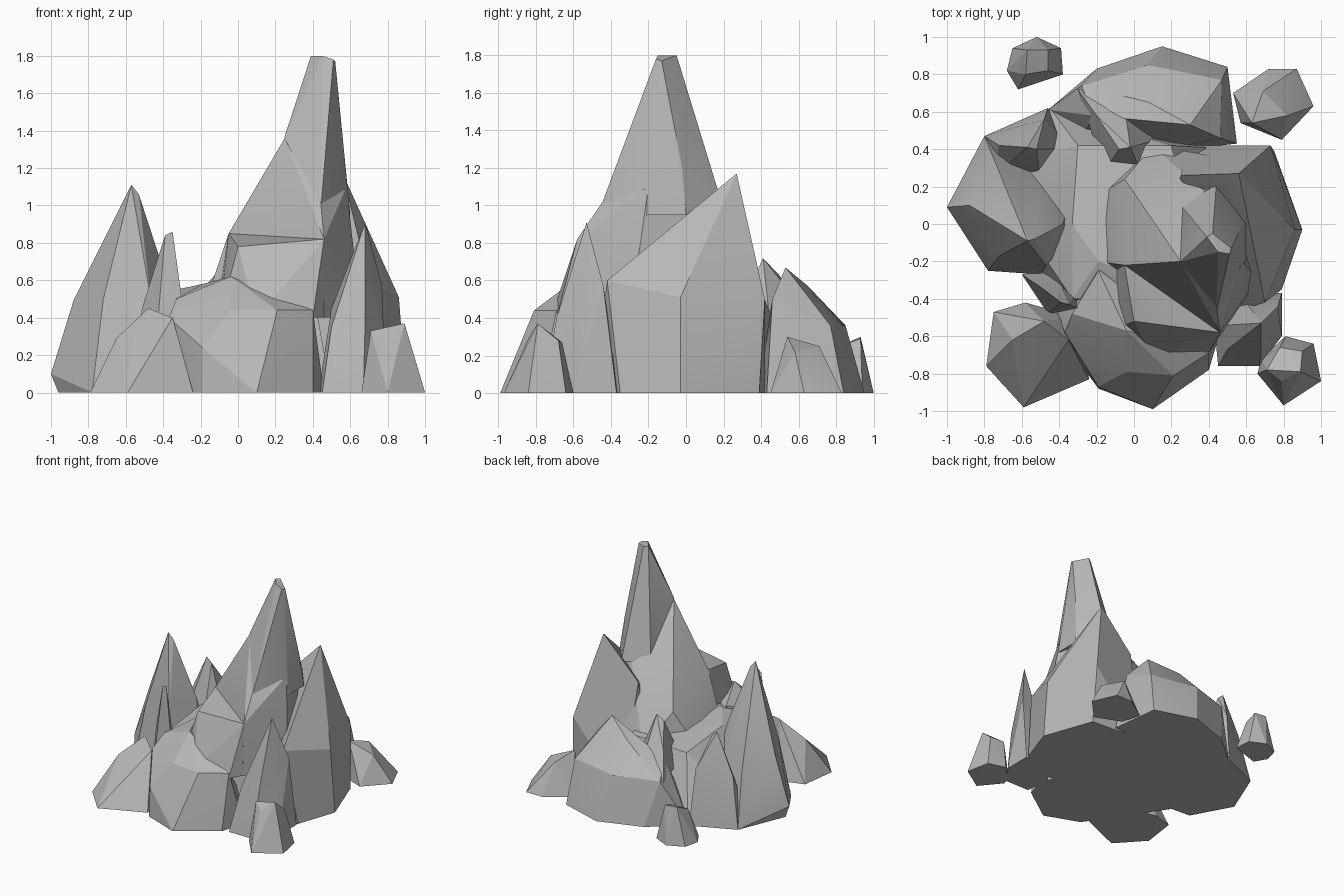
import bpy
import bmesh
import math

# Remove only the default cube
default_cube = bpy.data.objects.get("Cube")
if default_cube:
    bpy.data.objects.remove(default_cube, do_unlink=True)

# Single stone colour
stone = bpy.data.materials.new("stone_grey")
stone.use_nodes = True
grey = (0.48, 0.48, 0.48, 1)
stone.diffuse_color = grey
stone.node_tree.nodes["Principled BSDF"].inputs["Base Color"].default_value = grey


def make_rock(name, foot, upper, foot_height=0):
    """Faceted boulder: a flat foot outline wrapped together with upper corner points."""
    mesh_data = bmesh.new()
    for x, y in foot:
        mesh_data.verts.new((x, y, foot_height))
    for corner in upper:
        mesh_data.verts.new(corner)
    result = bmesh.ops.convex_hull(mesh_data, input=mesh_data.verts[:])
    spare = set(result["geom_interior"]) | set(result["geom_unused"])
    bmesh.ops.delete(
        mesh_data,
        geom=[item for item in spare if isinstance(item, bmesh.types.BMVert)],
        context="VERTS",
    )
    # Merge nearly flat triangles into larger stone facets
    bmesh.ops.dissolve_limit(
        mesh_data, angle_limit=math.radians(3),
        verts=mesh_data.verts[:], edges=mesh_data.edges[:],
    )
    bmesh.ops.recalc_face_normals(mesh_data, faces=mesh_data.faces[:])
    mesh = bpy.data.meshes.new(name)
    mesh_data.to_mesh(mesh)
    mesh_data.free()
    mesh.materials.append(stone)
    rock = bpy.data.objects.new(name, mesh)
    bpy.context.collection.objects.link(rock)
    # Soften only the shallow edges
    bpy.ops.object.select_all(action="DESELECT")
    rock.select_set(True)
    bpy.context.view_layer.objects.active = rock
    bpy.ops.object.shade_smooth_by_angle(angle=math.radians(18))
    return rock


# Central body: low saddle, broad shoulder, tall spire
make_rock(
    "low_saddle",
    foot=[(-.8, .3), (-.45, .62), (.5, .4), (.5, -.5), (-.4, -.45)],
    upper=[(-.3, .42, .48), (-.33, 0, .55), (-.19, -.2, .58), (.2, .42, .5),
           (-.33, -.4, .5), (.4, -.4, .55)],
)
make_rock(
    "peak_shoulder",
    foot=[(-.2, -.2), (0, -.27), (.46, -.6), (.66, -.3), (.5, .35), (.1, .42), (-.2, .15)],
    foot_height=.4,
    upper=[(.25, -.2, 1.36), (.07, -.2, 1.05), (-.05, -.22, .85), (.46, -.58, .82),
           (.44, -.43, 1.04), (.58, -.2, 1.1), (.43, .12, 1.05), (.08, .02, 1),
           (-.05, .24, .68)],
)
make_rock(
    "tall_spire",
    foot=[(.22, -.2), (.44, -.47), (.6, -.2), (.6, 0), (.44, .21), (.25, .1)],
    foot_height=.95,
    upper=[(.39, -.07, 1.8), (.42, -.05, 1.8), (.52, -.13, 1.77), (.51, -.16, 1.78),
           (.45, -.15, 1.8), (.25, -.2, 1.37), (.58, -.2, 1.13), (.57, -.02, 1.2)],
)

# Front mass with a ledge stepping up to the peak
make_rock(
    "front_mass",
    foot=[(-.42, -.45), (-.36, -.65), (-.19, -.88), (.1, -.99), (.4, -.78), (.46, -.58), (.2, -.2)],
    upper=[(-.19, -.87, .24), (-.04, -.79, .44), (.21, -.81, .44), (.4, -.69, .44),
           (-.37, -.58, .4), (-.33, -.48, .5), (-.19, -.25, .58), (-.04, -.57, .62)],
)
make_rock(
    "front_ledge",
    foot=[(-.1, -.56), (.1, -.72), (.4, -.69), (.47, -.58), (.5, -.3), (-.12, -.2)],
    foot_height=.4,
    upper=[(0, -.52, .78), (.46, -.58, .82), (.3, -.3, .83), (-.05, -.22, .85)],
)

# Pointed outcrops around the body
make_rock(
    "left_outcrop",
    foot=[(.75, .39), (.9, -.03), (.79, -.35), (.45, -.5), (.2, .1), (.3, .42)],
    upper=[(.73, .42, .5), (.86, -.03, .51), (.7, -.42, .6), (.56, .27, 1.17), (.25, .26, .85)],
)
make_rock(
    "front_left_spike",
    foot=[(.45, -.76), (.67, -.76), (.79, -.6), (.79, -.37), (.55, -.35), (.43, -.55)],
    upper=[(.68, -.53, .91), (.5, -.67, .35), (.68, -.69, .4), (.77, -.44, .57), (.5, -.54, .45)],
)
make_rock(
    "right_outcrop",
    foot=[(-.96, .08), (-.78, -.25), (-.5, -.27), (-.33, -.07), (-.32, .2), (-.5, .35), (-.8, .47)],
    upper=[(-1, .09, .1), (-.88, .1, .49), (-.72, -.17, .5), (-.47, -.22, .52),
           (-.57, -.09, 1.11), (-.53, -.08, 1.06), (-.38, 0, .6), (-.75, .35, .4)],
)
make_rock(
    "front_right_spike",
    foot=[(-.6, -.27), (-.46, -.48), (-.29, -.46), (-.29, -.34), (-.42, -.24)],
    upper=[(-.39, -.42, .84), (-.35, -.43, .86), (-.51, -.33, .46), (-.3, -.45, .5)],
)
make_rock(
    "back_right_spike",
    foot=[(-.8, .47), (-.46, .62), (-.33, .4), (-.5, .2), (-.75, .25)],
    upper=[(-.57, .41, .72), (-.52, .4, .68), (-.72, .42, .4), (-.48, .56, .45)],
)

# Broad mass at the back with a stepped crown
make_rock(
    "back_mass",
    foot=[(-.46, .61), (-.2, .83), (.15, .95), (.5, .84), (.55, .43), (.1, .38), (-.3, .4)],
    upper=[(-.28, .74, .36), (.07, .85, .36), (.47, .77, .36), (.08, .65, .57), (.3, .53, .67),
           (.46, .46, .5), (-.22, .58, .46)],
)
make_rock(
    "back_crest",
    foot=[(-.3, .72), (-.06, .7), (.12, .45), (.05, .25), (-.16, .28)],
    foot_height=.35,
    upper=[(-.02, .41, .72), (-.08, .4, .68), (-.2, .58, .54)],
)

# Loose boulders standing on the ground
make_rock(
    "front_right_boulder",
    foot=[(-.75, -.47), (-.79, -.76), (-.59, -.98), (-.24, -.83), (-.3, -.5), (-.58, -.42)],
    upper=[(-.48, -.52, .45), (-.35, -.62, .4), (-.65, -.62, .29)],
)
make_rock(
    "front_left_boulder",
    foot=[(.66, -.8), (.8, -.97), (1, -.84), (.96, -.64), (.81, -.6), (.68, -.72)],
    upper=[(.71, -.78, .33), (.79, -.84, .29), (.89, -.79, .37), (.9, -.68, .28), (.78, -.66, .27)],
)
make_rock(
    "back_left_boulder",
    foot=[(.53, .7), (.57, .54), (.79, .45), (.96, .63), (.87, .83), (.72, .83)],
    upper=[(.63, .54, .3), (.69, .71, .25), (.82, .58, .22)],
)
make_rock(
    "back_right_boulder",
    foot=[(-.68, .82), (-.62, .72), (-.38, .8), (-.39, .94), (-.52, 1), (-.65, .94)],
    upper=[(-.57, .93, .3), (-.46, .93, .29), (-.46, .82, .25), (-.58, .8, .24)],
)
